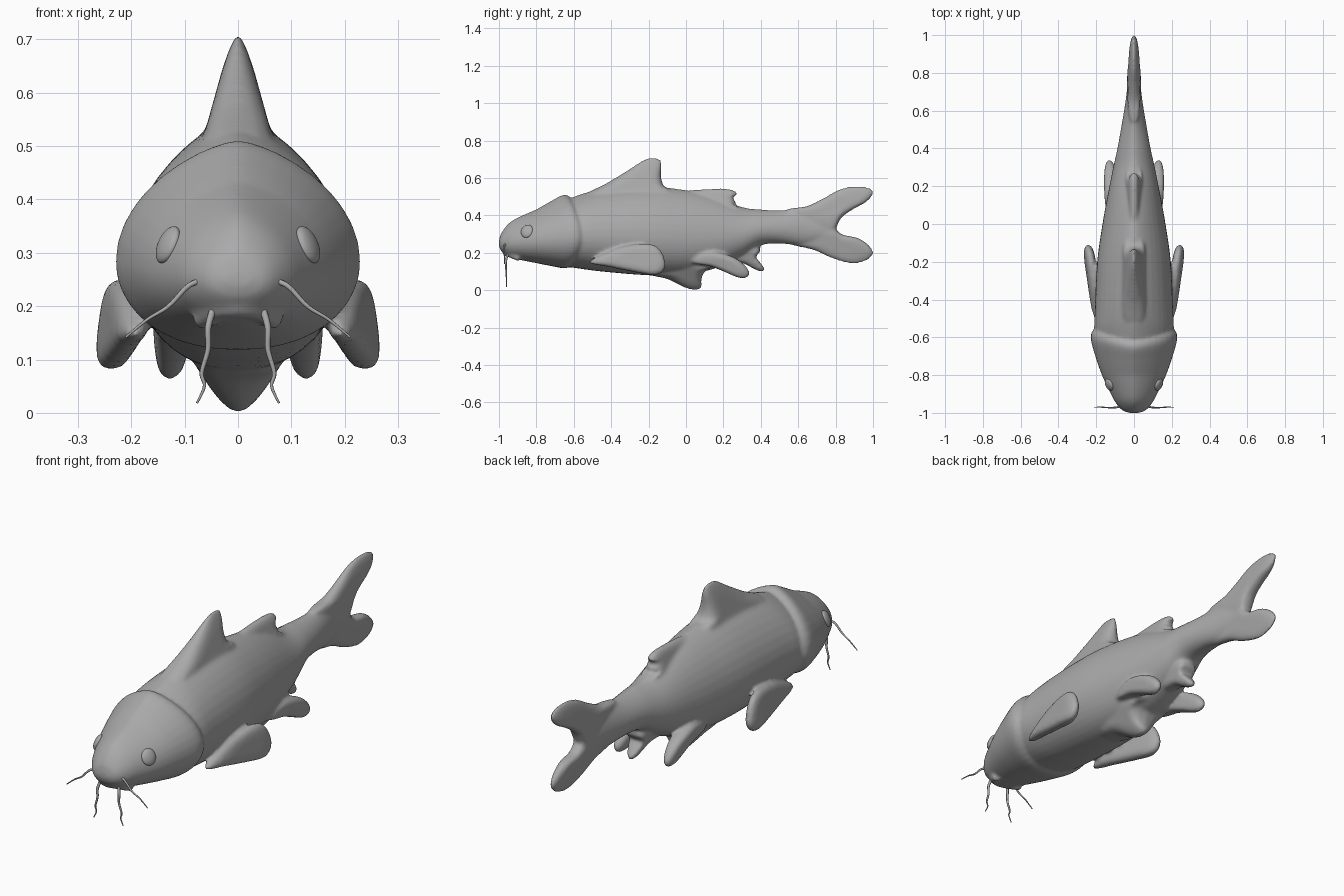
import bpy, bmesh, math
from mathutils import Vector

cube = bpy.data.objects.get("Cube")
if cube:
    bpy.data.objects.remove(cube, do_unlink=True)

grey = bpy.data.materials.new("skin grey")
grey.use_nodes = True
grey.diffuse_color = (0.4, 0.4, 0.4, 1)
grey.node_tree.nodes["Principled BSDF"].inputs["Base Color"].default_value = (0.4, 0.4, 0.4, 1)


def make_object(name, bm):
    bmesh.ops.recalc_face_normals(bm, faces=bm.faces[:])
    mesh = bpy.data.meshes.new(name)
    bm.to_mesh(mesh)
    bm.free()
    mesh.materials.append(grey)
    for p in mesh.polygons:
        p.use_smooth = True
    obj = bpy.data.objects.new(name, mesh)
    bpy.context.collection.objects.link(obj)
    return obj


def smooth_path(points, steps, closed=False):
    """Catmull-Rom samples through the points."""
    pts = [Vector(p) for p in points]
    n = len(pts)
    pick = (lambda i: pts[i % n]) if closed else (lambda i: pts[min(max(i, 0), n - 1)])
    out = []
    for i in range(n if closed else n - 1):
        a, b, c, d = (pick(i + k) for k in (-1, 0, 1, 2))
        for s in range(steps):
            t = s / steps
            out.append(0.5 * (2 * b + (c - a) * t + (2 * a - 5 * b + 4 * c - d) * t * t
                              + (3 * b - a - 3 * c + d) * t ** 3))
    if not closed:
        out.append(pts[-1])
    return out


def skin_rings(bm, rings):
    for a, b in zip(rings, rings[1:]):
        for i in range(len(a)):
            j = (i + 1) % len(a)
            bm.faces.new((a[i], a[j], b[j], b[i]))
    bm.faces.new(rings[0])
    bm.faces.new(rings[-1])


def loft(name, stations, bend=0):
    """Stations hold y, top, bottom and half width; upper flanks are tapered."""
    bm = bmesh.new()
    rings = []
    for y, top, bottom, width in smooth_path(stations, 5):
        mid = bottom + 0.42 * (top - bottom)
        back = max(0, y + 0.8) * bend
        ring = []
        for i in range(40):
            a = math.tau * i / 40
            c, s = math.cos(a), math.sin(a)
            power = 1.4 if s > 0 else 0.9
            z = mid + s * ((top - mid) if s > 0 else (mid - bottom))
            x = math.copysign(abs(c) ** power, c) * width
            ring.append(bm.verts.new((x, y - back * s * s, z)))
        rings.append(ring)
    skin_rings(bm, rings)
    return make_object(name, bm)


def fin(name, outline, root, tip, x=0, lean_y=0, lean_z=0, side=1):
    """Pillow shaped fin from a (y, z) outline; root and tip are (z, half thickness)."""
    pts = smooth_path(outline, 4, closed=True)
    centre = sum(pts, Vector((0, 0))) / len(pts)
    bm = bmesh.new()
    rings = []
    for size, depth in ((0.5, -1), (0.75, -0.9), (0.92, -0.6), (1, 0),
                        (0.92, 0.6), (0.75, 0.9), (0.5, 1)):
        ring = []
        for p in pts:
            q = centre + (p - centre) * size
            f = min(max((q.y - root[0]) / (tip[0] - root[0]), 0), 1)
            thick = root[1] + (tip[1] - root[1]) * f
            shift = x + lean_y * (q.x - centre.x) + lean_z * (q.y - centre.y)
            ring.append(bm.verts.new((side * (shift + depth * thick), q.x, q.y)))
        rings.append(ring)
    skin_rings(bm, rings)
    return make_object(name, bm)


def tube(name, points, radius, end_radius):
    curve = bpy.data.curves.new(name, "CURVE")
    curve.dimensions = "3D"
    curve.bevel_depth = 1
    curve.bevel_resolution = 3
    curve.use_fill_caps = True
    path = smooth_path(points, 6)
    spline = curve.splines.new("POLY")
    spline.points.add(len(path) - 1)
    for i, (sp, p) in enumerate(zip(spline.points, path)):
        sp.co = (*p, 1)
        sp.radius = radius + (end_radius - radius) * i / (len(path) - 1)
    curve.materials.append(grey)
    obj = bpy.data.objects.new(name, curve)
    bpy.context.collection.objects.link(obj)
    bpy.ops.object.select_all(action="DESELECT")
    obj.select_set(True)
    bpy.context.view_layer.objects.active = obj
    bpy.ops.object.convert(target="MESH")
    return bpy.context.object


# Trunk, and a head shell whose rear edge forms the gill cover
parts = [loft("body", [
    (-.95, .33, .19, .07), (-.8, .42, .15, .14), (-.6, .5, .12, .205), (-.45, .54, .1, .207),
    (-.2, .555, .08, .195), (0, .535, .085, .167), (.15, .5, .115, .14), (.3, .445, .18, .11),
    (.4, .432, .24, .088), (.5, .428, .25, .07), (.65, .43, .24, .045), (.8, .36, .28, .028)])]
parts.append(loft("head", [
    (-1, .265, .235, .025), (-.988, .305, .21, .06), (-.95, .355, .18, .095), (-.9, .388, .165, .123),
    (-.8, .432, .145, .17), (-.7, .475, .13, .205), (-.61, .51, .118, .229),
    (-.565, .5, .125, .22), (-.55, .46, .15, .19)], bend=0.25))

# Fins along the middle
parts.append(fin("dorsal_fin", [
    (-.58, .48), (-.42, .575), (-.31, .643), (-.22, .7), (-.16, .708), (-.13, .685), (-.132, .61),
    (-.115, .555), (-.06, .52), (-.1, .42), (-.4, .42)], (.48, .075), (.7, .014)))
parts.append(fin("rear_dorsal_fin", [
    (-.12, .525), (0, .533), (.12, .542), (.23, .542), (.275, .518), (.25, .493), (.268, .47),
    (.255, .45), (.3, .43), (.1, .4)], (.44, .05), (.54, .018)))
parts.append(fin("tail_upper_lobe", [
    (.52, .42), (.64, .448), (.73, .49), (.82, .54), (.91, .558), (.98, .548), (1.003, .52),
    (.97, .475), (.89, .43), (.83, .385), (.795, .32), (.74, .28), (.6, .3)], (.4, .036), (.56, .016)))
parts.append(fin("tail_lower_lobe", [
    (.54, .255), (.68, .215), (.78, .17), (.88, .142), (.96, .155), (1.003, .195), (.98, .24),
    (.92, .28), (.84, .297), (.8, .325), (.73, .36), (.6, .33)], (.3, .034), (.15, .015)))
parts.append(fin("belly_fin", [
    (-.2, .09), (-.1, .06), (-.01, .015), (.05, 0), (.083, .015), (.083, .06), (.11, .11),
    (.18, .14), (.05, .2), (-.12, .17)], (.12, .1), (0, .022)))
parts.append(fin("anal_fin", [
    (.2, .16), (.3, .145), (.36, .115), (.405, .097), (.422, .112), (.395, .15), (.375, .18),
    (.4, .22), (.35, .28), (.25, .26)], (.2, .05), (.1, .02)))

# Paired fins
for word, side in (("left", 1), ("right", -1)):
    parts.append(fin(word + "_pectoral_fin", [
        (-.52, .15), (-.4, .215), (-.3, .243), (-.2, .25), (-.14, .222), (-.108, .15), (-.12, .1),
        (-.17, .08), (-.27, .095), (-.42, .125)], (.25, .025), (.08, .032), .222, .13, -.05, side))
    parts.append(fin(word + "_pelvic_fin", [
        (.02, .15), (.12, .13), (.2, .1), (.28, .066), (.325, .065), (.342, .09), (.32, .13),
        (.26, .175), (.15, .21), (.05, .2)], (.18, .04), (.065, .022), .122, .06, 0, side))

# Lips
for word, y, z, reach, r in (("upper", -.98, .238, .085, .016), ("lower", -.958, .197, .07, .02)):
    parts.append(tube(word + "_lip", [(-reach, y + .07, z - .025), (-reach * .6, y + .02, z - .005),
                                      (0, y, z), (reach * .6, y + .02, z - .005),
                                      (reach, y + .07, z - .025)], r, r))

# Fuse everything into one soft skin
bpy.ops.object.select_all(action="DESELECT")
for p in parts:
    p.select_set(True)
bpy.context.view_layer.objects.active = parts[0]
bpy.ops.object.join()
body = bpy.context.object
remesh = body.modifiers.new("fuse", "REMESH")
remesh.mode = "VOXEL"
remesh.voxel_size = 0.008
remesh.use_smooth_shade = True
soften = body.modifiers.new("soften", "SMOOTH")
soften.factor = 0.5
soften.iterations = 8
for name in ("fuse", "soften"):
    bpy.ops.object.modifier_apply(modifier=name)
body.name = "body"

# Eyes and barbels
for word, side in (("left", 1), ("right", -1)):
    bm = bmesh.new()
    bmesh.ops.create_uvsphere(bm, u_segments=24, v_segments=16, radius=1)
    eye = make_object(word + "_eye", bm)
    eye.scale = (.016, .034, .037)
    eye.location = (side * .131, -.85, .315)
    eye.rotation_euler = (0, side * -.4, side * -.4)
    tube(word + "_upper_barbel", [(side * .05, -.955, .25), (side * .09, -.97, .24), (side * .13, -.972, .2),
                                  (side * .17, -.97, .175), (side * .21, -.97, .142)], .006, .002)
    tube(word + "_lower_barbel", [(side * .045, -.95, .2), (side * .056, -.962, .16), (side * .056, -.962, .12),
                                  (side * .068, -.96, .075), (side * .063, -.96, .05),
                                  (side * .077, -.96, .018)], .007, .002)
